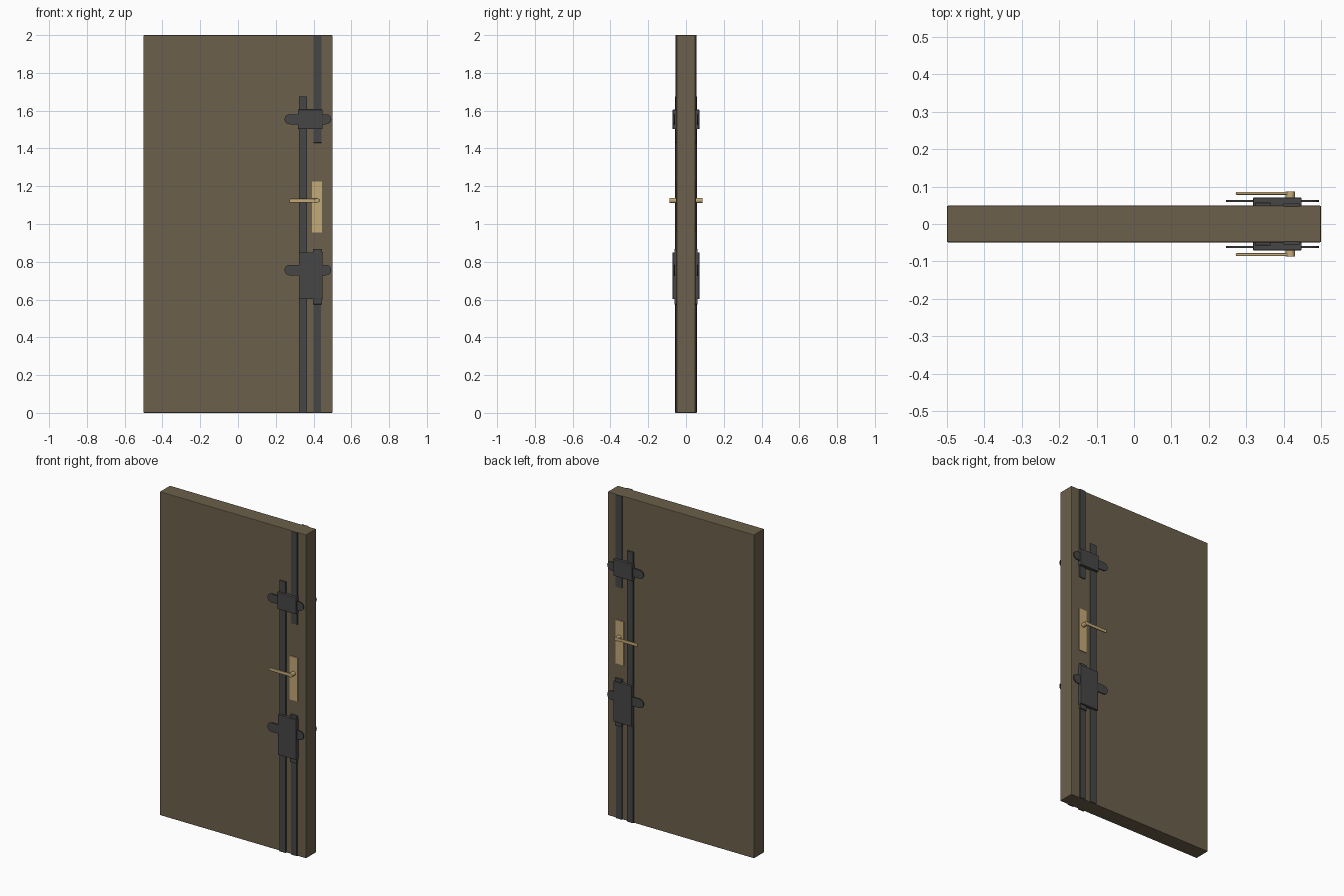
import bpy, bmesh, math
from mathutils import Matrix

if "Cube" in bpy.data.objects:
    bpy.data.objects.remove(bpy.data.objects["Cube"])


def material(name, color):
    m = bpy.data.materials.new(name)
    m.diffuse_color = (*color, 1)
    m.use_nodes = True
    m.node_tree.nodes["Principled BSDF"].inputs["Base Color"].default_value = m.diffuse_color
    return m


WOOD = material("wood", (0.15, 0.115, 0.07))
IRON = material("iron", (0.062, 0.062, 0.062))
BRASS = material("brass", (0.55, 0.40, 0.19))


def finish(bm, name, mat, bevel=0.0):
    bmesh.ops.recalc_face_normals(bm, faces=bm.faces)
    me = bpy.data.meshes.new(name)
    bm.to_mesh(me)
    bm.free()
    ob = bpy.data.objects.new(name, me)
    bpy.context.collection.objects.link(ob)
    me.materials.append(mat)
    if bevel:
        mod = ob.modifiers.new("bevel", 'BEVEL')
        mod.width = bevel
        mod.segments = 2
    return ob


def box(name, x, y, z, mat, bevel=0.0):
    bm = bmesh.new()
    bmesh.ops.create_cube(bm, size=1)
    for v in bm.verts:
        for i, (a, b) in enumerate((x, y, z)):
            v.co[i] = a + (b - a) * (v.co[i] + 0.5)
    return finish(bm, name, mat, bevel)


def slot(name, x, y, z, mat, n=8):
    """Flat bar with both ends rounded in the x-z plane."""
    r, zc = (z[1] - z[0]) / 2, (z[0] + z[1]) / 2
    bm = bmesh.new()
    pts = []
    for cx, start in ((x[1] - r, -math.pi / 2), (x[0] + r, math.pi / 2)):
        for i in range(n + 1):
            a = start + math.pi * i / n
            pts.append((cx + r * math.cos(a), y[0], zc + r * math.sin(a)))
    face = bm.faces.new([bm.verts.new(p) for p in pts])
    ext = bmesh.ops.extrude_face_region(bm, geom=[face])
    for g in ext["geom"]:
        if isinstance(g, bmesh.types.BMVert):
            g.co.y = y[1]
    return finish(bm, name, mat)


def hub(name, x, y, z, r, mat):
    bm = bmesh.new()
    bmesh.ops.create_cone(bm, cap_ends=True, segments=20, radius1=r, radius2=r, depth=abs(y[1] - y[0]),
                          matrix=Matrix.Translation((x, sum(y) / 2, z)) @ Matrix.Rotation(math.pi / 2, 4, 'X'))
    ob = finish(bm, name, mat, 0.002)
    return ob


# Door slab
box("door_slab", (-0.5, 0.5), (-0.049, 0.049), (0, 2), WOOD, 0.003)

# Locking hardware, the same on both faces
for side, s in (("front", -1), ("back", 1)):
    def depth(a, b):
        return tuple(sorted((s * a, s * b)))

    # Vertical bolt rods
    box(f"long_rod_{side}", (0.323, 0.365), depth(0.047, 0.057), (0, 1.675), IRON, 0.001)
    box(f"upper_rod_{side}", (0.400, 0.443), depth(0.047, 0.055), (1.43, 2), IRON, 0.001)
    box(f"lower_rod_{side}", (0.400, 0.440), depth(0.047, 0.055), (0, 0.6), IRON, 0.001)
    box(f"short_bar_{side}", (0.398, 0.444), depth(0.047, 0.062), (0.575, 0.868), IRON, 0.001)

    # Lock housings and sliding tongues
    box(f"upper_housing_{side}", (0.318, 0.448), depth(0.047, 0.071), (1.502, 1.605), IRON, 0.003)
    box(f"lower_housing_{side}", (0.323, 0.447), depth(0.047, 0.071), (0.602, 0.850), IRON, 0.003)
    slot(f"upper_tongue_{side}", (0.246, 0.494), depth(0.059, 0.064), (1.528, 1.581), IRON)
    slot(f"lower_tongue_{side}", (0.246, 0.494), depth(0.059, 0.064), (0.728, 0.784), IRON)

    # Door handle
    box(f"handle_plate_{side}", (0.391, 0.445), depth(0.047, 0.054), (0.955, 1.226), BRASS, 0.001)
    hub(f"handle_hub_{side}", 0.418, depth(0.05, 0.087), 1.124, 0.013, BRASS)
    box(f"handle_lever_{side}", (0.272, 0.418), depth(0.078, 0.086), (1.114, 1.134), BRASS, 0.003)
